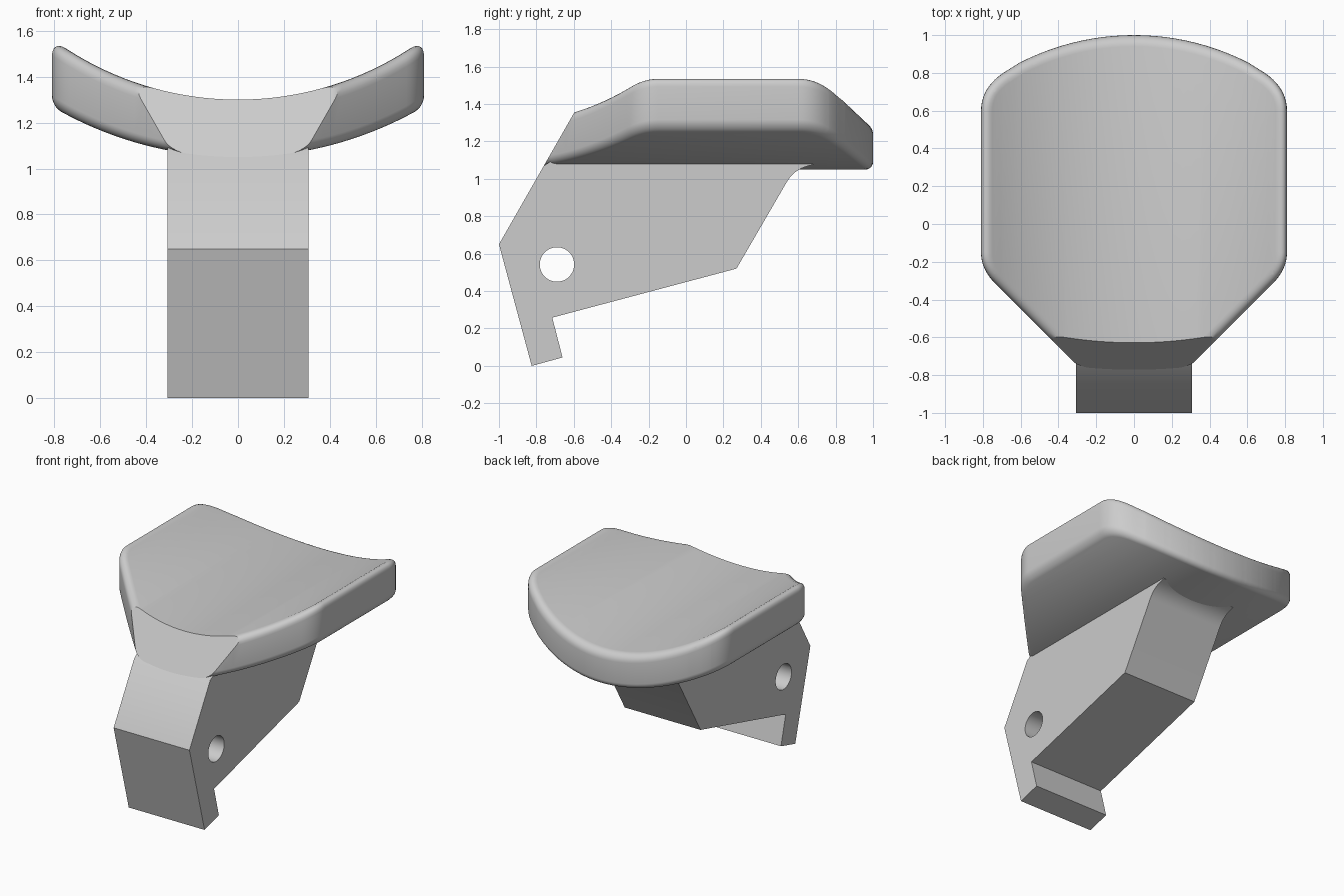
import bpy, bmesh, math
from mathutils import Vector

cube = bpy.data.objects.get("Cube")
if cube:
    bpy.data.objects.remove(cube, do_unlink=True)

grey = bpy.data.materials.new("light grey")
grey.use_nodes = True
colour = (0.604, 0.604, 0.604, 1)
grey.diffuse_color = colour
grey.node_tree.nodes["Principled BSDF"].inputs["Base Color"].default_value = colour


def prism(points, depth):
    """Extrude a closed outline along a vector into a solid."""
    bm = bmesh.new()
    base = bm.faces.new([bm.verts.new(p) for p in points])
    ext = bmesh.ops.extrude_face_region(bm, geom=[base])
    bmesh.ops.translate(bm, vec=depth, verts=[v for v in ext["geom"] if isinstance(v, bmesh.types.BMVert)])
    bmesh.ops.recalc_face_normals(bm, faces=bm.faces)
    return bm


def make_object(name, bm):
    mesh = bpy.data.meshes.new(name)
    bm.to_mesh(mesh)
    bm.free()
    mesh.materials.append(grey)
    ob = bpy.data.objects.new(name, mesh)
    bpy.context.collection.objects.link(ob)
    return ob


def slice_mesh(bm, point, normal, clear=False):
    bmesh.ops.bisect_plane(bm, geom=bm.verts[:] + bm.edges[:] + bm.faces[:], dist=1e-5,
                           plane_co=point, plane_no=normal, clear_outer=clear)


def curve(a, b, c, n=10):
    """Rounded corner from a to c around b."""
    a, b, c = Vector(a), Vector(b), Vector(c)
    return [a.lerp(b, i / n).lerp(b.lerp(c, i / n), i / n) for i in range(n + 1)]


def sag(x, r):
    return r - math.sqrt(r * r - x * x)


# Saddle: a flat plate with rounded rims, then curved across its width
half = [Vector((x, 1 - sag(x, 1.33))) for x in [0.055 * i for i in range(12)]]
half += curve((0.66, 0.82), (0.81, 0.735), (0.81, 0.60))
half += curve((0.81, -0.15), (0.81, -0.24), (0.735, -0.315))
half.append(Vector((0.2, -0.85)))
outline = half + [Vector((-p.x, p.y)) for p in reversed(half[1:])]
thick = 0.25
bm = prism([(p.x, p.y, 0) for p in outline], (0, 0, thick))
for level, radius in ((thick, 0.06), (0, 0.04)):
    rim = [e for e in bm.edges if all(abs(v.co.z - level) < 1e-5 for v in e.verts)]
    bmesh.ops.bevel(bm, geom=rim, offset=radius, segments=6, profile=0.5, affect="EDGES")
for i in range(-18, 19):
    slice_mesh(bm, (i * 0.041, 0, 0), (1, 0, 0))
for v in bm.verts:
    v.co.z += 1.05 + sag(v.co.x, 1.6 - 0.23 * v.co.z / thick)

# Sloped front of the saddle, in line with the front of the stem
slice_mesh(bm, (0, -1, 0.65), (0, -1.75, 1), clear=True)
bmesh.ops.holes_fill(bm, edges=[e for e in bm.edges if e.is_boundary], sides=0)
bmesh.ops.recalc_face_normals(bm, faces=bm.faces)
saddle = make_object("saddle", bm)

# Stem: side profile with a hooked foot and a fillet under the saddle
profile = [(-0.825, 0), (-0.66, 0.045), (-0.715, 0.258), (0.27, 0.52)]
profile += [tuple(p) for p in curve((0.54, 0.985), (0.585, 1.06), (0.68, 1.075), 8)]
profile += [(0.66, 1.12), (-0.68, 1.12), (-0.76, 1.07), (-1, 0.65)]
stem = make_object("stem", prism([(-0.307, y, z) for y, z in profile], (0.614, 0, 0)))

# Cross hole through the stem
ring = [(-0.6, -0.69 + 0.092 * math.cos(a), 0.542 + 0.092 * math.sin(a))
        for a in [math.tau * i / 48 for i in range(48)]]
cutter = make_object("hole_cutter", prism(ring, (1.2, 0, 0)))
hole = stem.modifiers.new("cross_hole", "BOOLEAN")
hole.operation, hole.object, hole.solver = "DIFFERENCE", cutter, "EXACT"
bpy.context.view_layer.objects.active = stem
bpy.ops.object.modifier_apply(modifier=hole.name)
bpy.data.objects.remove(cutter, do_unlink=True)

# Smooth shading with crisp corners
for ob in (saddle, stem):
    ob.select_set(True)
bpy.ops.object.shade_smooth_by_angle(angle=math.radians(30))
